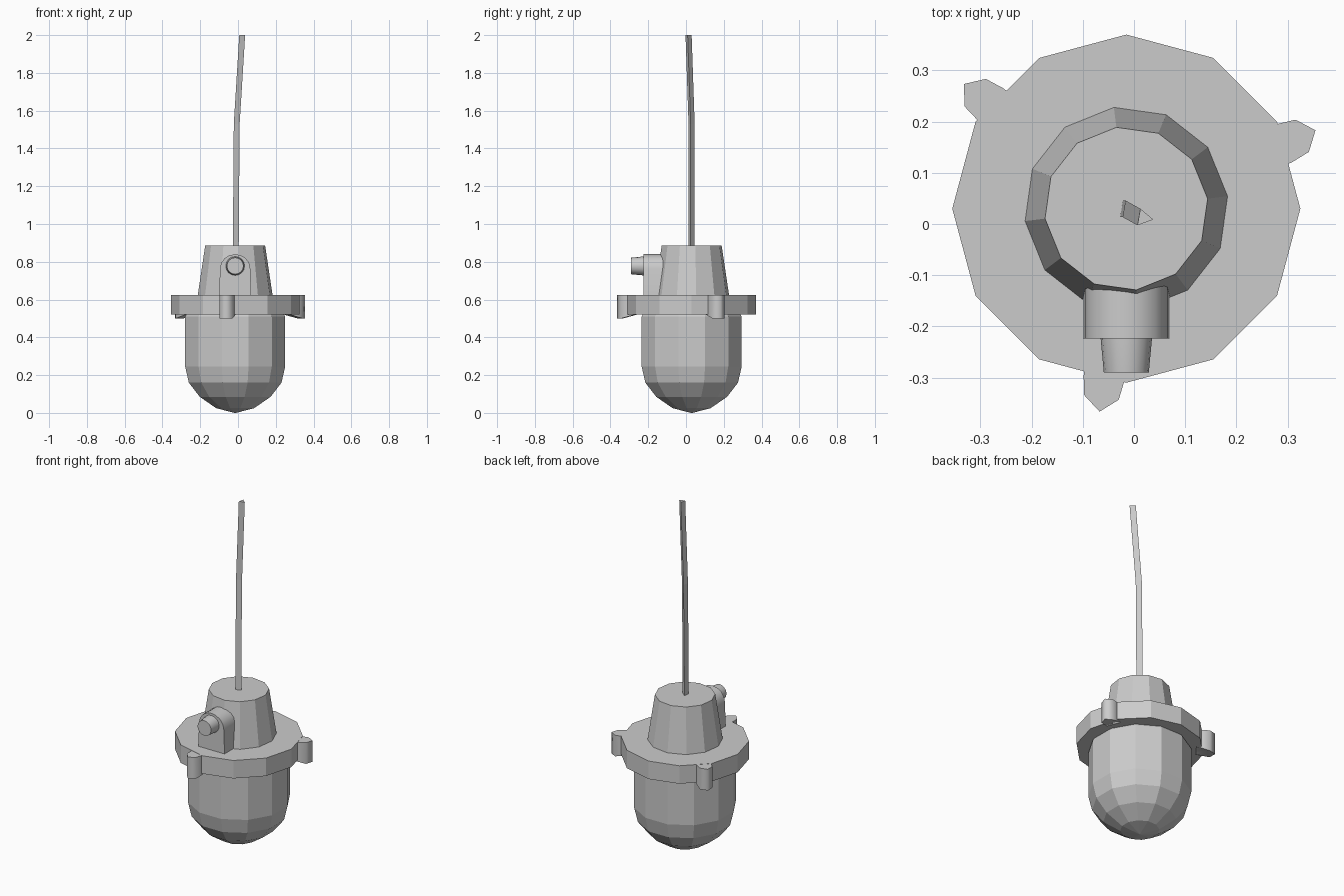
import bpy
from math import sin, cos, pi, radians
from mathutils import Vector

old = bpy.data.objects.get("Cube")
if old:
    bpy.data.objects.remove(old, do_unlink=True)

AXIS = Vector((-0.015, 0.03, 0))  # vertical axis of the lamp body

grey = bpy.data.materials.new("plain grey")
grey.use_nodes = True
grey.diffuse_color = (0.6, 0.6, 0.6, 1)
grey.node_tree.nodes["Principled BSDF"].inputs["Base Color"].default_value = (0.6, 0.6, 0.6, 1)


def loft(name, rings, smooth=None):
    """Skin a list of equal-length point rings and cap both ends."""
    n = len(rings[0])
    verts = [p for ring in rings for p in ring]
    faces = [(a * n + i, a * n + (i + 1) % n, (a + 1) * n + (i + 1) % n, (a + 1) * n + i)
             for a in range(len(rings) - 1) for i in range(n)]
    faces += [tuple(reversed(range(n))), tuple(range(len(verts) - n, len(verts)))]
    mesh = bpy.data.meshes.new(name)
    mesh.from_pydata(verts, [], faces)
    mesh.materials.append(grey)
    obj = bpy.data.objects.new(name, mesh)
    bpy.context.collection.objects.link(obj)
    bpy.ops.object.select_all(action='DESELECT')
    obj.select_set(True)
    bpy.context.view_layer.objects.active = obj
    bpy.ops.object.mode_set(mode='EDIT')
    bpy.ops.mesh.select_all(action='SELECT')
    bpy.ops.mesh.normals_make_consistent(inside=False)
    bpy.ops.object.mode_set(mode='OBJECT')
    if smooth:
        bpy.ops.object.shade_smooth_by_angle(angle=radians(smooth))
    return obj


def ring(radius, z, sides=12, turn=0, centre=AXIS):
    return [centre + Vector((radius * cos(radians(turn) + 2 * pi * i / sides),
                             radius * sin(radians(turn) + 2 * pi * i / sides), z))
            for i in range(sides)]


# Glass dome: straight wall above a rounded bottom
profile = [(0.004, 0), (0.104, 0.025), (0.194, 0.085), (0.254, 0.16),
           (0.274, 0.245), (0.274, 0.51), (0.262, 0.53)]
loft("dome", [ring(r, z, turn=15) for r, z in profile])

# Flange and tapered neck
loft("flange", [ring(0.34, 0.52), ring(0.34, 0.625)])
loft("neck", [ring(0.2, 0.62, turn=7), ring(0.16, 0.885, turn=7)])

# Three rounded clips hooked around the flange, with a sloping underside
half = [(0.28, 0.042, 0.525), (0.335, 0.04, 0.51), (0.372, 0.034, 0.5)]
outline = half + [(0.4, 0, 0.5)] + [(r, -u, z) for r, u, z in reversed(half)]
for name, angle in (("front", 262.5), ("left", 22.5), ("right", 142.5)):
    out = Vector((cos(radians(angle)), sin(radians(angle)), 0))
    side = Vector((-out.y, out.x, 0))
    base = [AXIS + out * r + side * u for r, u, z in outline]
    bottom = [p + Vector((0, 0, q[2])) for p, q in zip(base, outline)]
    top = [p + Vector((0, 0, 0.624)) for p in base]
    loft(name + "_clip", [bottom, top], smooth=80)

# Arched cable gland block on the front of the neck
arch = [(-0.085, 0.62)]
for i in range(9):
    a = pi - pi * i / 8
    arch.append((0.08 * cos(a), 0.765 + 0.075 * sin(a)))
arch.append((0.085, 0.62))
loft("gland_block", [[Vector((AXIS.x + x, y, z)) for x, z in arch] for y in (-0.1, -0.224)], smooth=40)

# Short tapered nozzle pointing forward
loft("gland_nozzle", [[Vector((AXIS.x + r * cos(2 * pi * i / 16), y, 0.778 + r * sin(2 * pi * i / 16)))
                       for i in range(16)]
                      for r, y in ((0.05, -0.2), (0.05, -0.225), (0.044, -0.29))], smooth=40)

# Three-sided hanging cable that bends near its upper end
path = [(-0.015, 0.028, 0.87), (-0.01, 0.028, 1.53), (0.019, 0.012, 2)]
loft("cable", [ring(0.019, 0, 3, 110, Vector(p)) for p in path])
